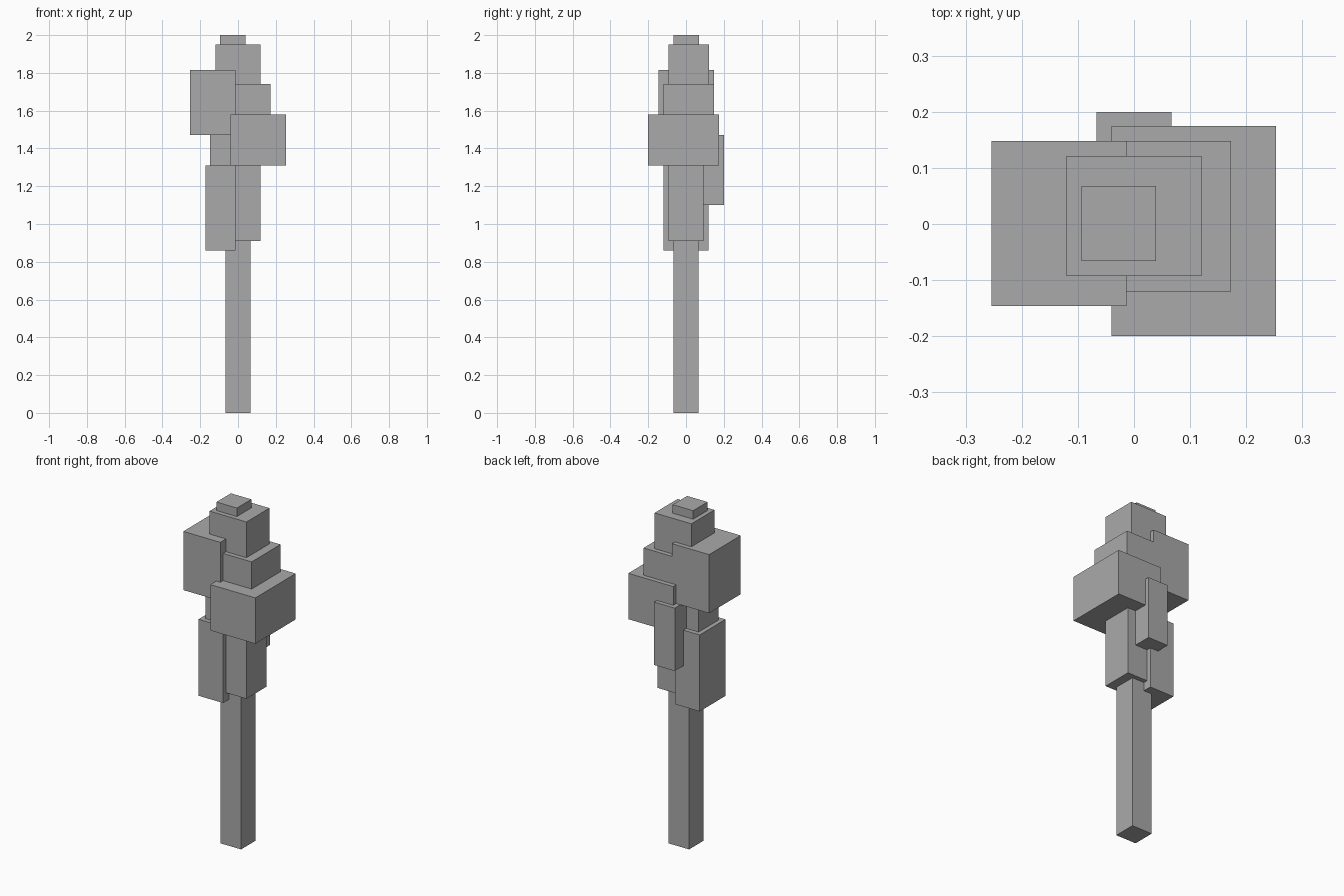
import bpy
from mathutils import Vector

cube = bpy.data.objects.get("Cube")
if cube:
    bpy.data.objects.remove(cube, do_unlink=True)

# One plain grey for the whole model
grey = bpy.data.materials.new("plain_grey")
grey.use_nodes = True
colour = (0.4, 0.4, 0.4, 1)
grey.diffuse_color = colour
grey.node_tree.nodes["Principled BSDF"].inputs["Base Color"].default_value = colour


def block(name, low, high):
    """Flat-faced box between two opposite corners."""
    low, high = Vector(low), Vector(high)
    bpy.ops.mesh.primitive_cube_add(size=1, location=(low + high) / 2)
    obj = bpy.context.object
    obj.name = name
    obj.scale = high - low
    bpy.ops.object.transform_apply(location=False, rotation=False, scale=True)
    obj.data.materials.append(grey)


# Square trunk, running up into the foliage
block("trunk", (-0.067, -0.067, 0), (0.067, 0.067, 1.2))

# Central foliage column and stacked crown
block("foliage_core", (-0.147, -0.093, 0.91), (0.12, 0.093, 1.55))
block("foliage_shoulder", (-0.04, -0.12, 1.5), (0.173, 0.148, 1.74))
block("foliage_crown", (-0.12, -0.093, 1.52), (0.12, 0.121, 1.95))
block("foliage_tip", (-0.094, -0.066, 1.93), (0.039, 0.068, 2))

# Side and back clumps
block("foliage_upper_right", (-0.254, -0.146, 1.47), (-0.013, 0.148, 1.815))
block("foliage_middle_left", (-0.04, -0.2, 1.31), (0.253, 0.175, 1.58))
block("foliage_lower_right", (-0.173, -0.12, 0.86), (-0.013, 0.12, 1.31))
block("foliage_back", (-0.067, 0.06, 1.1), (0.067, 0.2, 1.47))
